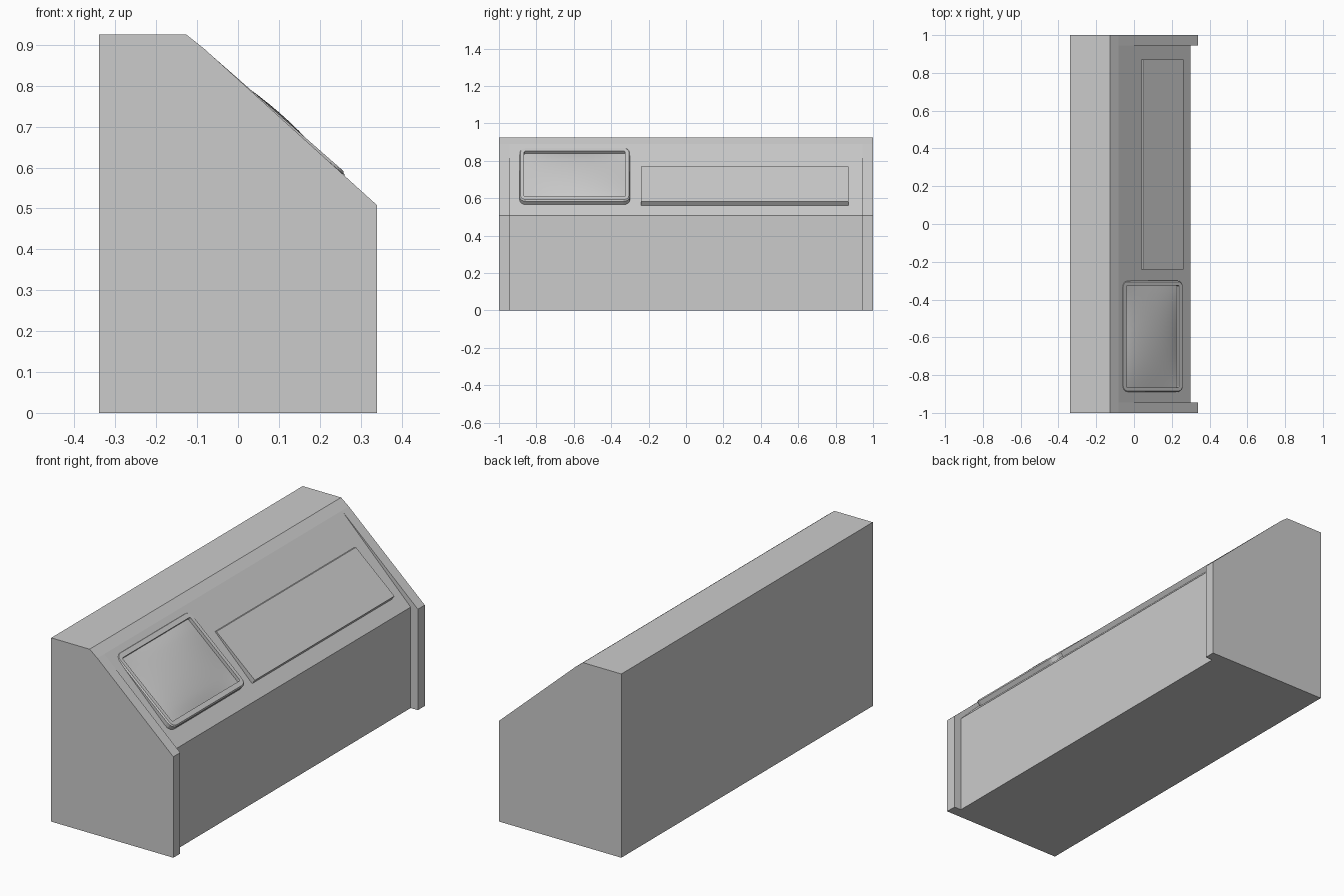
import bpy, bmesh, math
from mathutils import Matrix, Vector

if "Cube" in bpy.data.objects:
    bpy.data.objects.remove(bpy.data.objects["Cube"])


def make_object(name, bm):
    bmesh.ops.recalc_face_normals(bm, faces=bm.faces)
    mesh = bpy.data.meshes.new(name)
    bm.to_mesh(mesh)
    bm.free()
    obj = bpy.data.objects.new(name, mesh)
    bpy.context.collection.objects.link(obj)
    return obj


def extrude_profile(name, profile, y0, y1):
    """Closed prism from an (x, z) outline, running from y0 to y1."""
    bm = bmesh.new()
    face = bm.faces.new([bm.verts.new((x, y0, z)) for x, z in profile])
    ext = bmesh.ops.extrude_face_region(bm, geom=[face])["geom"]
    verts = [g for g in ext if isinstance(g, bmesh.types.BMVert)]
    bmesh.ops.translate(bm, verts=verts, vec=(0, y1 - y0, 0))
    return make_object(name, bm)


def cut(target, cutter):
    mod = target.modifiers.new("cut", "BOOLEAN")
    mod.operation, mod.solver, mod.object = "DIFFERENCE", "EXACT", cutter
    bpy.context.view_layer.objects.active = target
    bpy.ops.object.modifier_apply(modifier=mod.name)
    bpy.data.objects.remove(cutter)


def rounded_rect(w, h, r, seg=4):
    pts = []
    for i, (sx, sy) in enumerate([(1, 1), (-1, 1), (-1, -1), (1, -1)]):
        for k in range(seg + 1):
            a = math.pi / 2 * (i + k / seg)
            pts.append((sx * (w / 2 - r) + r * math.cos(a),
                        sy * (h / 2 - r) + r * math.sin(a)))
    return pts


# Desk body with sloped top
body = extrude_profile("console_body", [
    (-0.34, 0), (0.34, 0), (0.34, 0.508), (-0.083, 0.891),
    (-0.126, 0.925), (-0.34, 0.925)], -1, 1)

# Front and slope sunk between the two end cheeks
cut(body, extrude_profile("recess_cutter", [
    (-0.083, 0.891), (0.30, 0.508), (0.30, -0.1), (0.6, -0.1),
    (0.6, 1.0), (-0.075, 1.0)], -0.945, 0.945))

# Local plane of the monitor: u along y, v up the slope, n outwards
top, low = Vector((-0.062, -0.595, 0.872)), Vector((0.262, -0.595, 0.588))
v = (top - low).normalized()
u = Vector((0, 1, 0))
n = u.cross(v)
plane = Matrix((u, v, n)).transposed().to_4x4()
plane.translation = (top + low) / 2
W, H = 0.59, (top - low).length
IW, IH = W - 0.05, H - 0.06

# Pocket in the body behind the screen
bm = bmesh.new()
bmesh.ops.create_cube(bm, size=1, matrix=plane @ Matrix.Diagonal((IW + 0.02, IH + 0.02, 0.08, 1)))
cut(body, make_object("pocket_cutter", bm))

# Monitor frame: rings bridged from the outer wall over the rim into the opening
bm = bmesh.new()
rings = []
for w, h, r, d in [(W, H, 0.035, -0.04), (W, H, 0.035, -0.006),
                   (W - 0.012, H - 0.012, 0.03, 0),
                   (IW, IH, 0.008, 0), (IW, IH, 0.008, -0.039)]:
    rings.append([bm.verts.new(plane @ Vector((x, y, d))) for x, y in rounded_rect(w, h, r)])
for a, b in zip(rings, rings[1:]):
    for i in range(len(a)):
        j = (i + 1) % len(a)
        bm.faces.new((a[i], a[j], b[j], b[i]))
make_object("monitor_frame", bm)

# Bulging screen
bm = bmesh.new()
bmesh.ops.create_grid(bm, x_segments=16, y_segments=12, size=1)
for vert in bm.verts:
    x, y = vert.co.x, vert.co.y
    depth = -0.017 + 0.021 * (1 - x * x) * (1 - y * y) ** 0.8
    vert.co = plane @ Vector((x * IW / 2, y * IH / 2, depth))
for f in bm.faces:
    f.smooth = True
screen = make_object("monitor_screen", bm)
if screen.data.polygons[0].normal.dot(n) < 0:
    screen.data.flip_normals()

# Raised control panel
extrude_profile("control_panel", [
    (0.048, 0.770), (0.262, 0.582), (0.243, 0.556), (0.034, 0.767)], -0.24, 0.87)
